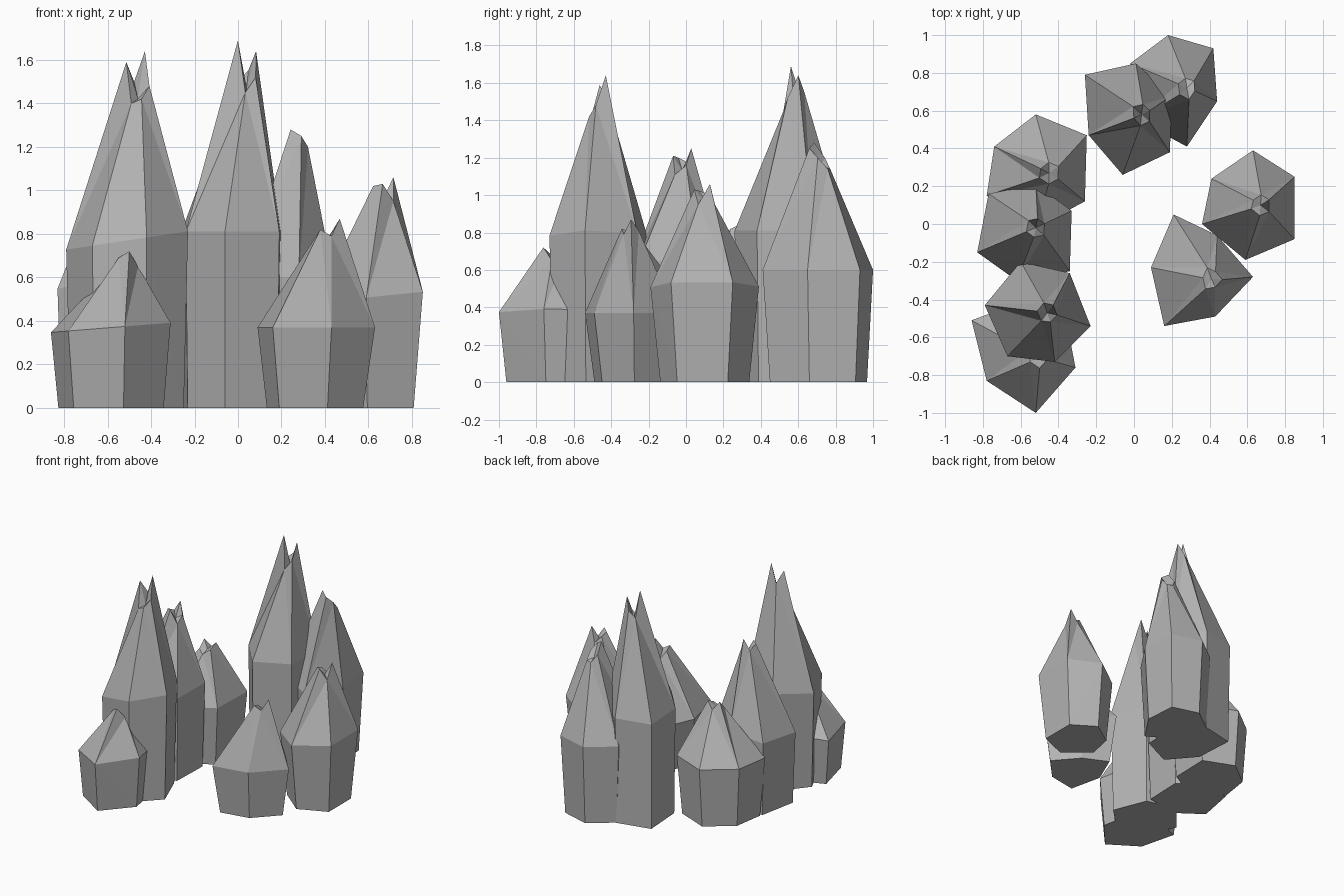
import bpy, bmesh
from mathutils import Vector

if "Cube" in bpy.data.objects:
    bpy.data.objects.remove(bpy.data.objects["Cube"])

stone = bpy.data.materials.new("grey_stone")
stone.diffuse_color = (0.45, 0.45, 0.45, 1)
stone.use_nodes = True
stone.node_tree.nodes["Principled BSDF"].inputs["Base Color"].default_value = stone.diffuse_color


def crystal(name, ring, mid_z, tip, heights, tilt=0.0, foot=0.88, tip_scale=0.19):
    """Six-sided rock: tapered foot, wide shoulder ring, jagged broken tip."""
    ring = [Vector((x, y, 0)) for x, y in ring]
    centre = sum(ring, Vector()) / len(ring)
    tip = Vector((tip[0], tip[1], 0))
    up = Vector((0, 0, 1))
    bm = bmesh.new()
    low = [bm.verts.new(centre + (p - centre) * foot) for p in ring]
    mid = [bm.verts.new(p + up * (mid_z + tilt * (p.x - centre.x))) for p in ring]
    top = [bm.verts.new(tip + (p - centre) * tip_scale + up * h)
           for p, h in zip(ring, heights)]
    dip = bm.verts.new(tip + up * (min(heights) + 0.02))
    bm.faces.new(low[::-1])
    n = len(ring)
    for i in range(n):
        j = (i + 1) % n
        bm.faces.new((low[i], low[j], mid[j], mid[i]))
        bm.faces.new((mid[i], mid[j], top[j], top[i]))
        bm.faces.new((top[i], top[j], dip))
    bmesh.ops.triangulate(bm, faces=[f for f in bm.faces if len(f.verts) == 4])
    bmesh.ops.recalc_face_normals(bm, faces=bm.faces)
    mesh = bpy.data.meshes.new(name)
    bm.to_mesh(mesh)
    bm.free()
    mesh.materials.append(stone)
    bpy.context.collection.objects.link(bpy.data.objects.new(name, mesh))


# Left row, front to back
crystal("front_left_short_rock",
        [(-.62, -.42), (-.86, -.51), (-.78, -.83), (-.52, -1.0), (-.31, -.76), (-.36, -.50)],
        .37, (-.51, -.70), (.62, .66, .69, .72, .65, .62), tilt=.08)
crystal("front_left_tall_rock",
        [(-.60, -.20), (-.79, -.43), (-.67, -.70), (-.42, -.73), (-.23, -.54), (-.34, -.26)],
        .77, (-.46, -.47), (1.50, 1.59, 1.40, 1.42, 1.48, 1.64), tilt=.15, foot=.93)
crystal("left_medium_rock",
        [(-.52, .21), (-.77, .16), (-.83, -.15), (-.62, -.30), (-.34, -.25), (-.33, .07)],
        .60, (-.52, -.02), (1.25, 1.17, 1.20, 1.21, 1.11, 1.16), tilt=.2, foot=.93)
crystal("left_back_short_rock",
        [(-.52, .58), (-.74, .41), (-.78, .15), (-.52, -.02), (-.26, .12), (-.25, .47)],
        .45, (-.45, .27), (.80, .86, .80, .78, .82, .85))

# Back pair
crystal("back_tall_rock",
        [(.01, .85), (-.26, .79), (-.24, .47), (-.06, .26), (.19, .38), (.20, .68)],
        .81, (.04, .58), (1.55, 1.50, 1.69, 1.45, 1.52, 1.64), foot=.96)
crystal("back_medium_rock",
        [(.18, 1.0), (-.02, .85), (.02, .55), (.28, .41), (.44, .65), (.42, .93)],
        .60, (.28, .72), (1.14, 1.20, 1.28, 1.25, 1.20, 1.14))

# Right pair
crystal("right_medium_rock",
        [(.63, .39), (.41, .24), (.36, 0), (.59, -.19), (.85, -.08), (.85, .25)],
        .51, (.67, .10), (.95, 1.0, 1.02, 1.03, .95, 1.06), tilt=.1, foot=.82)
crystal("front_right_short_rock",
        [(.21, .05), (.09, -.23), (.16, -.54), (.43, -.49), (.63, -.28), (.44, -.06)],
        .37, (.41, -.29), (.75, .80, .82, .79, .87, .81), foot=.82)
